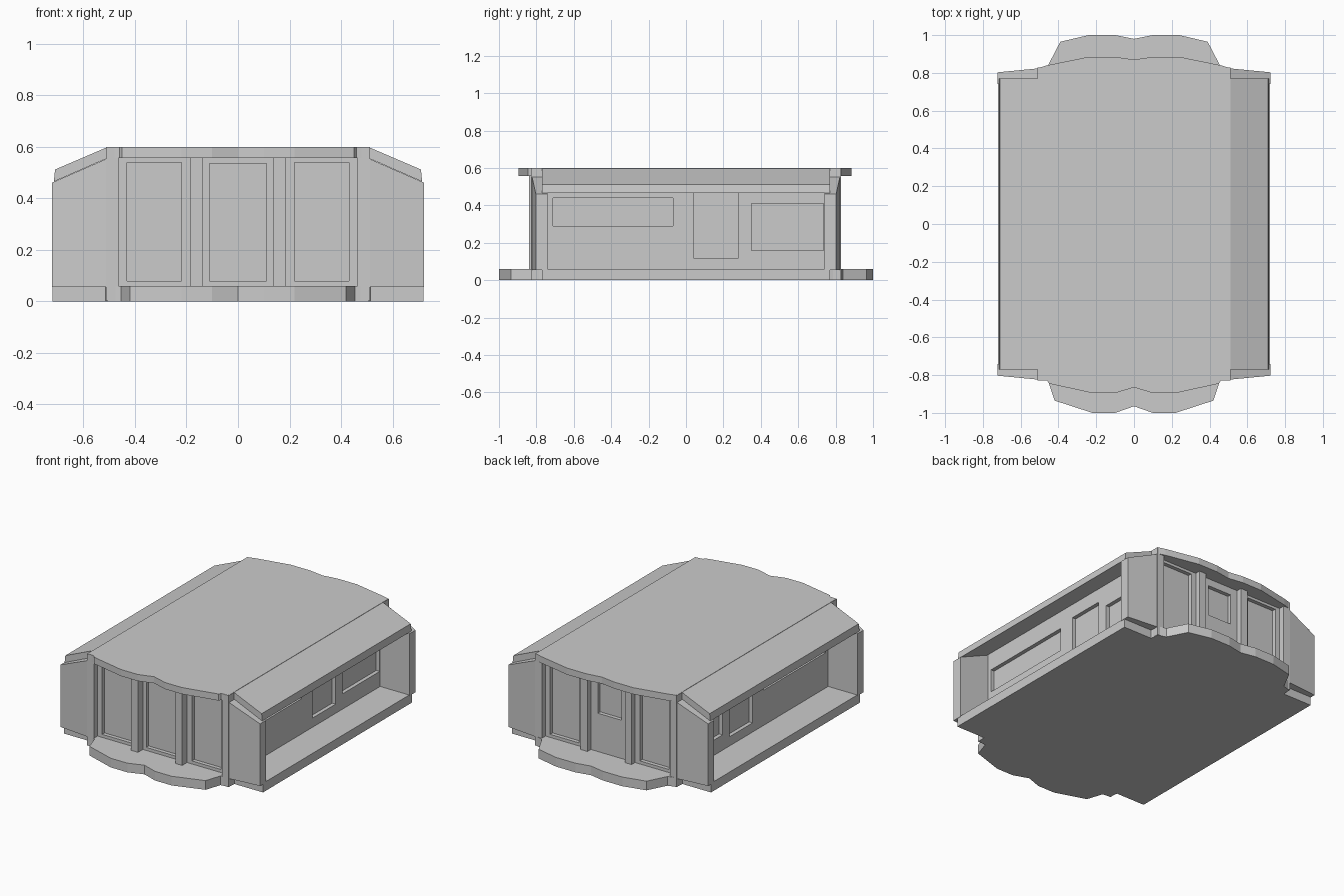
import bpy, bmesh
from mathutils import Vector

if "Cube" in bpy.data.objects:
    bpy.data.objects.remove(bpy.data.objects["Cube"])


def make_object(name, bm):
    bmesh.ops.recalc_face_normals(bm, faces=bm.faces)
    mesh = bpy.data.meshes.new(name)
    bm.to_mesh(mesh)
    bm.free()
    obj = bpy.data.objects.new(name, mesh)
    bpy.context.collection.objects.link(obj)
    return obj


def add_prism(bm, points, offset):
    """Extrude a closed 3D polygon along an offset."""
    face = bm.faces.new([bm.verts.new(p) for p in points])
    ext = bmesh.ops.extrude_face_region(bm, geom=[face])
    # extrusion drops no faces here, so the start cap is kept
    moved = [v for v in ext["geom"] if isinstance(v, bmesh.types.BMVert)]
    bmesh.ops.translate(bm, verts=moved, vec=Vector(offset))


def add_box(bm, x0, x1, y0, y1, z0, z1):
    ring = [(x0, y0, z0), (x1, y0, z0), (x1, y1, z0), (x0, y1, z0)]
    add_prism(bm, ring, (0, 0, z1 - z0))


def slab(name, half, z0, z1):
    """Plate from a half outline (x >= 0) mirrored over x = 0."""
    full = half + [(-x, y) for x, y in reversed(half[1:-1])]
    bm = bmesh.new()
    add_prism(bm, [(x, y, z0) for x, y in full], (0, 0, z1 - z0))
    return make_object(name, bm)


# Floor plate with a double-lobed porch at each end
slab("floor", [(0, -.965), (.1, -1), (.22, -1), (.42, -.935), (.455, -.83),
               (.505, -.825), (.515, -.77), (.72, -.77), (.72, .77),
               (.515, .77), (.505, .825), (.455, .84), (.39, .965),
               (.24, 1), (.1, 1), (0, .98)], 0, .06)

# Flat middle of the roof
slab("roof", [(0, -.865), (.1, -.895), (.22, -.895), (.45, -.845), (.46, -.83),
              (.51, -.825), (.51, .825), (.46, .84), (.24, .885),
              (.1, .885), (0, .87)], .557, .6)

# Main body with recessed windows and doors
bm = bmesh.new()
add_box(bm, -.51, .51, -.79, .79, .05, .57)
body = make_object("body", bm)

cut = bmesh.new()
D = .025
for s in (-1, 1):
    # side openings: (y0, y1, z0, z1)
    for y0, y1, z0, z1 in [(-.71, -.07, .29, .44), (.04, .28, .12, .465),
                           (.35, .735, .16, .41)]:
        xs = sorted((s * (.51 - D), s * .6))
        add_box(cut, xs[0], xs[1], y0, y1, z0, z1)
    # tall end windows either side of the centre, front and back
    xs = sorted((s * .22, s * .43))
    for e in (-1, 1):
        ys = sorted((e * (.79 - D), e * .9))
        add_box(cut, xs[0], xs[1], ys[0], ys[1], .08, .54)
# centre front door and centre back window
add_box(cut, -.11, .11, -.9, -.79 + D, .08, .535)
add_box(cut, -.085, .085, .79 - D, .9, .31, .51)
cutter = make_object("window_cutter", cut)
cutter.hide_render = True

mod = body.modifiers.new("openings", "BOOLEAN")
mod.operation = "DIFFERENCE"
mod.solver = "EXACT"
mod.object = cutter
graph = bpy.context.evaluated_depsgraph_get()
body_mesh = bpy.data.meshes.new_from_object(body.evaluated_get(graph))
body.modifiers.clear()
body.data = body_mesh
bpy.data.objects.remove(cutter)

for s, side in ((-1, "left"), (1, "right")):
    # Sloping roof edge
    bm = bmesh.new()
    add_prism(bm, [(s * x, -.77, z) for x, z in
                   [(.505, .557), (.715, .465), (.71, .512), (.505, .6)]],
              (0, 1.54, 0))
    make_object(side + "_roof_slope", bm)

    for e, end in ((-1, "front"), (1, "back")):
        # Corner wing wall, slightly slanted outside, top follows the roof
        bm = bmesh.new()
        add_prism(bm, [(s * .495, e * .74, .055), (s * .722, e * .74, .055),
                       (s * .722, e * .803, .055), (s * .495, e * .825, .055)],
                  (0, 0, .505))
        for v in bm.verts:
            if v.co.z > .3 and abs(v.co.x) > .6:
                v.co.z = .461
        make_object(f"{end}_{side}_wing_wall", bm)

        # Full-height pier beside the end bays
        bm = bmesh.new()
        xs = sorted((s * .463, s * .512))
        ys = sorted((e * .76, e * .828))
        add_box(bm, xs[0], xs[1], ys[0], ys[1], .001, .599)
        make_object(f"{end}_{side}_pier", bm)

        # Slim column between end bays
        bm = bmesh.new()
        xs = sorted((s * .135, s * .185))
        ys = sorted((e * .77, e * (.84 if e < 0 else .825)))
        add_box(bm, xs[0], xs[1], ys[0], ys[1], .055, .56)
        make_object(f"{end}_{side}_column", bm)
